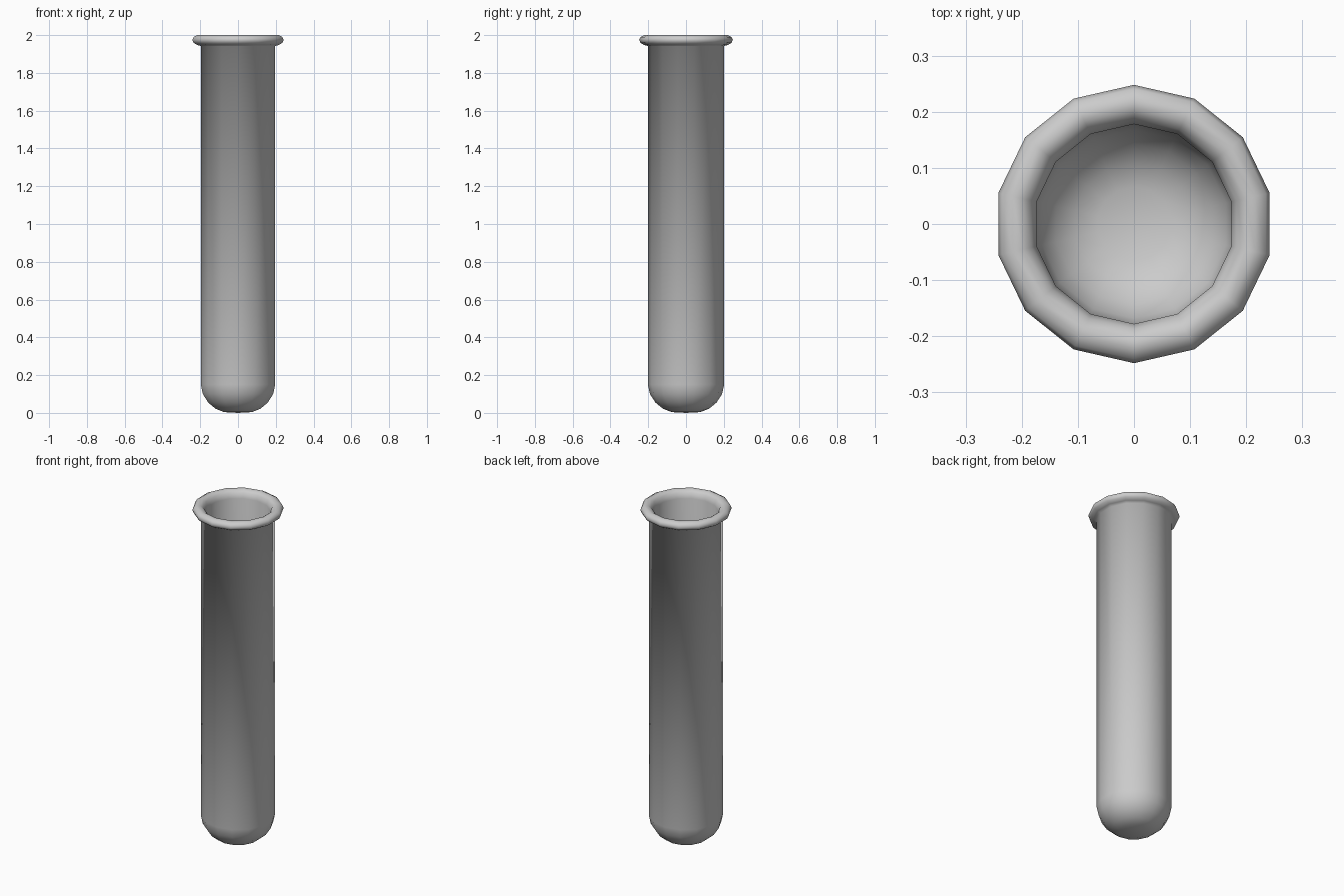
import bpy, bmesh, math
from mathutils import Vector

if "Cube" in bpy.data.objects:
    bpy.data.objects.remove(bpy.data.objects["Cube"])

SIDES = 14

# wall profile (radius, height): outer bottom -> rolled lip -> inner bottom
outer = [(0, 0), (0.075, 0.004), (0.122, 0.022), (0.162, 0.055), (0.191, 0.1), (0.202, 0.15)]
lip = [(0.202, 1.942), (0.222, 1.948), (0.241, 1.959), (0.248, 1.975), (0.241, 1.99),
       (0.222, 2.0), (0.204, 1.998), (0.187, 1.985), (0.178, 1.955)]
inner = [(0.178, 0.155), (0.168, 0.112), (0.143, 0.073), (0.108, 0.044), (0.066, 0.029), (0, 0.025)]


def lathe(name, profile):
    bm = bmesh.new()
    # start on the +y axis so a corner points to the back
    verts = [bm.verts.new((0, r, z)) for r, z in profile]
    edges = [bm.edges.new(pair) for pair in zip(verts, verts[1:])]
    bmesh.ops.spin(bm, geom=verts + edges, cent=(0, 0, 0), axis=(0, 0, 1),
                   angle=math.tau, steps=SIDES, use_merge=False)
    bmesh.ops.remove_doubles(bm, verts=bm.verts, dist=0.0005)
    bmesh.ops.recalc_face_normals(bm, faces=bm.faces)
    for f in bm.faces:
        f.smooth = True
    mesh = bpy.data.meshes.new(name)
    bm.to_mesh(mesh)
    bm.free()
    obj = bpy.data.objects.new(name, mesh)
    bpy.context.collection.objects.link(obj)
    return obj


# hollow tube with rounded base and rolled rim
lathe("test_tube", outer + lip + inner)
